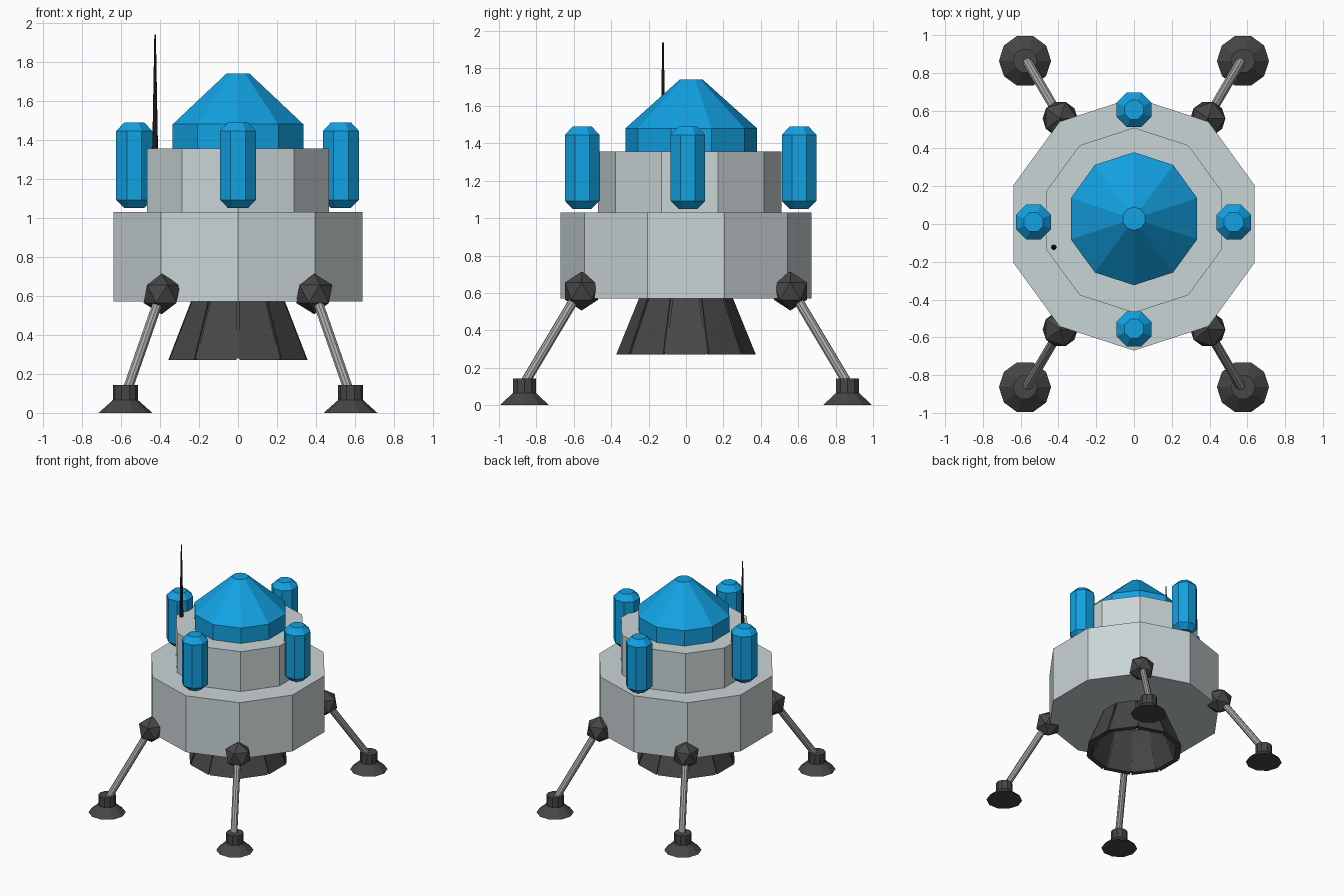
import bpy, bmesh, math
from mathutils import Vector, Matrix

if "Cube" in bpy.data.objects:
    bpy.data.objects.remove(bpy.data.objects["Cube"])


def material(name, col):
    m = bpy.data.materials.new(name)
    m.diffuse_color = (*col, 1)
    m.use_nodes = True
    m.node_tree.nodes["Principled BSDF"].inputs["Base Color"].default_value = m.diffuse_color
    return m


HULL = material("pale grey", (0.59, 0.66, 0.67))
BLUE = material("bright blue", (0.006, 0.36, 0.77))
DARK = material("charcoal", (0.062, 0.062, 0.062))
METAL = material("steel grey", (0.40, 0.40, 0.40))
BLACK = material("black", (0.02, 0.02, 0.02))


def finish(bm, name, mat, fix=True):
    if fix:
        bmesh.ops.recalc_face_normals(bm, faces=bm.faces)
    me = bpy.data.meshes.new(name)
    bm.to_mesh(me)
    bm.free()
    me.materials.append(mat)
    ob = bpy.data.objects.new(name, me)
    bpy.context.collection.objects.link(ob)
    return ob


def ring(bm, r, z, n, phase, c):
    return [bm.verts.new((c[0] + r * math.cos(phase + math.tau * i / n),
                          c[1] + r * math.sin(phase + math.tau * i / n), z))
            for i in range(n)]


def lathe(name, profile, n, mat, c=(0, 0), phase=math.pi / 2, caps=True):
    """Stack of n-sided rings following (radius, z) points."""
    bm = bmesh.new()
    rings = [ring(bm, r, z, n, phase, c) for r, z in profile]
    pairs = list(zip(rings, rings[1:]))
    if not caps:
        pairs.append((rings[-1], rings[0]))
    for a, b in pairs:
        for i in range(n):
            j = (i + 1) % n
            bm.faces.new((a[i], a[j], b[j], b[i]))
    if caps:
        bm.faces.new(rings[0][::-1])
        bm.faces.new(rings[-1])
    return finish(bm, name, mat)


def strut(name, a, b, r, mat):
    a, b = Vector(a), Vector(b)
    d = b - a
    bm = bmesh.new()
    m = Matrix.Translation((a + b) / 2) @ d.to_track_quat('Z', 'Y').to_matrix().to_4x4()
    bmesh.ops.create_cone(bm, cap_ends=True, segments=10, radius1=r, radius2=r,
                          depth=d.length, matrix=m)
    return finish(bm, name, mat)


# hull tiers and cabin dome
lathe("lower_hull", [(0.67, 0.57), (0.67, 1.03)], 10, HULL)
lathe("upper_hull", [(0.49, 1.02), (0.49, 1.355)], 10, HULL, (0, 0.02))
lathe("cabin_dome", [(0.352, 1.35), (0.352, 1.48), (0.062, 1.74)], 10, BLUE, (0, 0.028))

# fuel tanks around the upper hull
for name, c in (("left", (-0.532, 0.01)), ("right", (0.528, 0.01)),
                ("front", (0, -0.555)), ("back", (0, 0.605))):
    lathe(name + "_tank", [(0.055, 1.05), (0.1, 1.092), (0.1, 1.445), (0.055, 1.49)],
          8, BLUE, c, math.pi / 8)

# antenna
lathe("antenna", [(0.015, 1.35), (0.012, 1.50), (0.004, 1.94)], 8, BLACK, (-0.425, -0.123))

# engine bell: inner shell with separate outer panels leaving grooves at the corners
lathe("engine_bell_shell", [(0.243, 0.572), (0.365, 0.28), (0.335, 0.28), (0.215, 0.572)],
      10, DARK, caps=False)
bm = bmesh.new()
for k in range(10):
    a0 = math.pi / 2 + k * math.tau / 10
    a1 = a0 + math.tau / 10
    quads = []
    for r, z in ((0.252, 0.575), (0.376, 0.27), (0.335, 0.27), (0.215, 0.575)):
        p = Vector((r * math.cos(a0), r * math.sin(a0), z))
        q = Vector((r * math.cos(a1), r * math.sin(a1), z))
        g = (q - p).normalized() * 0.008
        quads.append((bm.verts.new(p + g), bm.verts.new(q - g)))
    for i in range(4):
        a, b = quads[i], quads[(i + 1) % 4]
        bm.faces.new((a[0], a[1], b[1], b[0]))
    bm.faces.new([v[0] for v in quads])
    bm.faces.new([v[1] for v in quads])
finish(bm, "engine_bell_panels", DARK)

# four landing legs: hip ball, strut, foot pad
for sx, xn in ((-1, "left"), (1, "right")):
    for sy, yn in ((-1, "front"), (1, "back")):
        leg = f"{yn}_{xn}_"
        bm = bmesh.new()
        bmesh.ops.create_icosphere(bm, subdivisions=1, radius=0.104,
                                   matrix=Matrix.Translation((sx * 0.391, sy * 0.558, 0.61)))
        finish(bm, leg + "hip_joint", DARK)
        strut(leg + "strut", (sx * 0.395, sy * 0.57, 0.61),
              (sx * 0.577, sy * 0.88, 0.09), 0.026, METAL)
        lathe(leg + "foot", [(0.138, 0), (0.065, 0.065), (0.065, 0.143)], 10, DARK,
              (sx * 0.577, sy * 0.864), 0)
